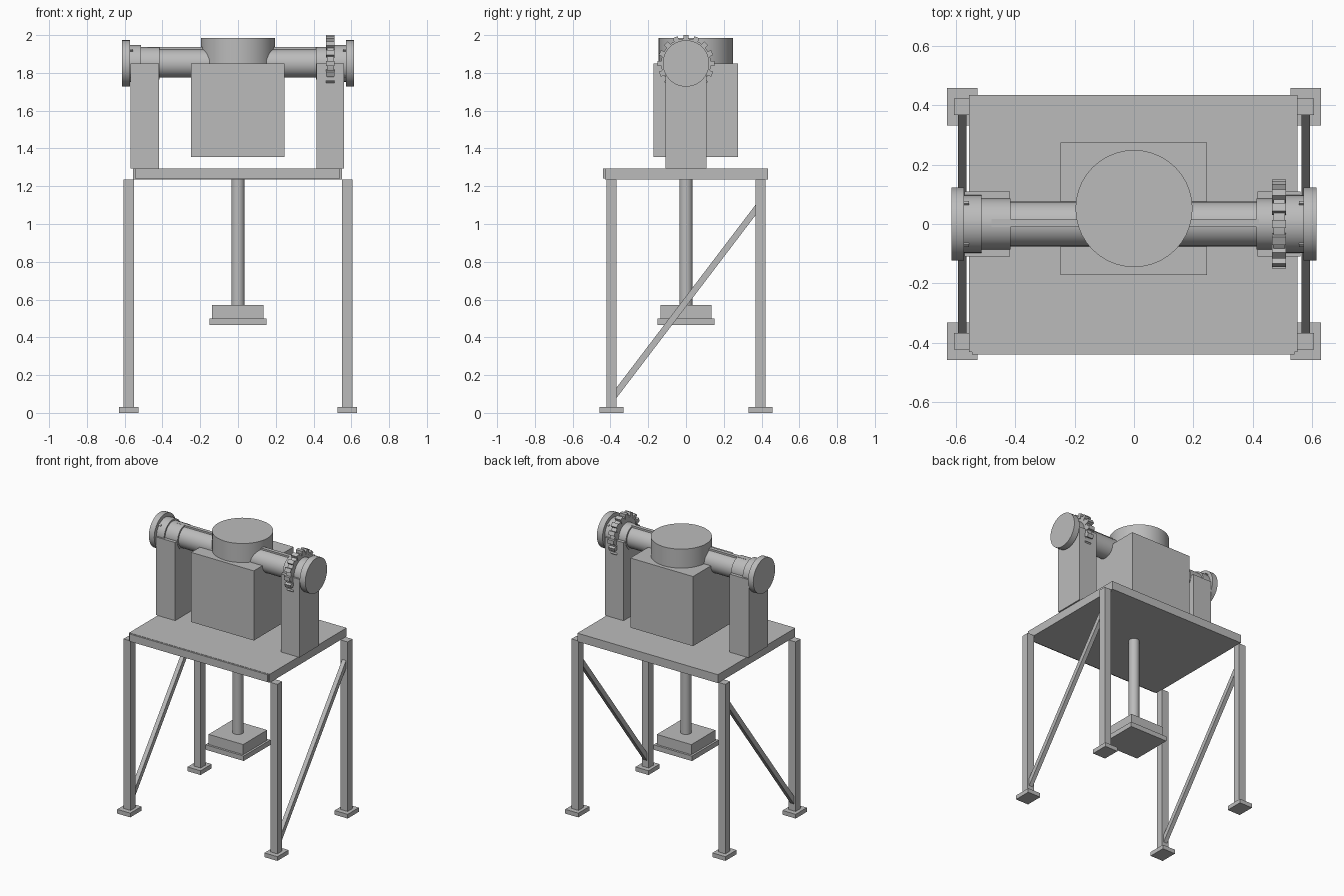
import bpy, bmesh, math
from mathutils import Matrix, Vector

cube = bpy.data.objects.get("Cube")
if cube:
    bpy.data.objects.remove(cube, do_unlink=True)

GREY = 0.5
steel = bpy.data.materials.new("plain grey")
steel.use_nodes = True
steel.diffuse_color = (GREY, GREY, GREY, 1)
steel.node_tree.nodes["Principled BSDF"].inputs["Base Color"].default_value = (GREY, GREY, GREY, 1)

AXLE_Z = 1.85


def finish(name, bm, smooth=False):
    mesh = bpy.data.meshes.new(name)
    bmesh.ops.recalc_face_normals(bm, faces=bm.faces)
    bm.to_mesh(mesh)
    bm.free()
    mesh.materials.append(steel)
    obj = bpy.data.objects.new(name, mesh)
    bpy.context.collection.objects.link(obj)
    if smooth:
        bpy.ops.object.select_all(action="DESELECT")
        obj.select_set(True)
        bpy.context.view_layer.objects.active = obj
        bpy.ops.object.shade_smooth_by_angle(angle=math.radians(30))
    return obj


def add_box(bm, x, y, z, turn=Matrix()):
    """Box from (low, high) ranges, then turned."""
    mid = Vector([(a + b) / 2 for a, b in (x, y, z)])
    size = [b - a for a, b in (x, y, z)]
    bmesh.ops.create_cube(bm, size=1, matrix=turn @ Matrix.Translation(mid) @ Matrix.Diagonal((*size, 1)))


def box(name, x, y, z):
    bm = bmesh.new()
    add_box(bm, x, y, z)
    return finish(name, bm)


def add_disc(bm, radius, length, matrix, sides=40):
    bmesh.ops.create_cone(bm, cap_ends=True, segments=sides, radius1=radius,
                          radius2=radius, depth=length, matrix=matrix)


def upright(name, radius, y, low, high):
    bm = bmesh.new()
    add_disc(bm, radius, high - low, Matrix.Translation((0, y, (low + high) / 2)))
    return finish(name, bm, True)


def along_x(name, radius, low, high):
    bm = bmesh.new()
    add_disc(bm, radius, high - low, Matrix.Translation(((low + high) / 2, 0, AXLE_Z))
             @ Matrix.Rotation(math.pi / 2, 4, "Y"))
    return finish(name, bm, True)


def span(side, low, high):
    return tuple(sorted((side * low, side * high)))


# Stand: legs, feet and diagonal braces
for sx, side in ((1, "left"), (-1, "right")):
    for sy, end in ((-1, "front"), (1, "back")):
        box(f"{end}_{side}_leg", span(sx, 0.55, 0.605), span(sy, 0.367, 0.422), (0.03, 1.235))
        box(f"{end}_{side}_foot", span(sx, 0.527, 0.63), span(sy, 0.332, 0.457), (0, 0.03))
    bm = bmesh.new()
    profile = [(-0.367, 0.08), (0.367, 1.045), (0.367, 1.10), (-0.367, 0.135)]
    face = bm.faces.new([bm.verts.new((sx * 0.563, y, z)) for y, z in profile])
    out = bmesh.ops.extrude_face_region(bm, geom=[face])["geom"]
    bmesh.ops.translate(bm, vec=(sx * 0.03, 0, 0),
                        verts=[v for v in out if isinstance(v, bmesh.types.BMVert)])
    finish(f"{side}_brace", bm)

# Table top with a thin front edge plate
box("table_top", (-0.555, 0.55), (-0.43, 0.434), (1.235, 1.295))
box("front_edge_plate", (-0.545, 0.54), (-0.44, -0.43), (1.24, 1.293))

# Hanging rod and weight
upright("hanging_rod", 0.035, 0, 0.56, 1.24)
box("weight_block", (-0.137, 0.135), (-0.135, 0.135), (0.50, 0.572))
box("weight_base", (-0.152, 0.15), (-0.15, 0.15), (0.465, 0.50))

# Side posts, main housing and round cap
box("right_post", (-0.57, -0.418), (-0.109, 0.109), (1.295, 1.85))
box("left_post", (0.415, 0.56), (-0.109, 0.109), (1.295, 1.85))
box("housing", (-0.248, 0.245), (-0.172, 0.275), (1.355, 1.85))
upright("round_cap", 0.197, 0.052, 1.84, 1.985)

# Axle with its key, bearing collars and end discs
along_x("axle", 0.075, -0.6, 0.6)
box("axle_key", (-0.48, 0.42), (-0.01, 0.016), (1.90, 1.936))
along_x("right_inner_collar", 0.086, -0.52, -0.415)
along_x("right_outer_collar", 0.097, -0.58, -0.513)
along_x("left_inner_collar", 0.086, 0.412, 0.47)
along_x("left_outer_collar", 0.097, 0.505, 0.58)
along_x("right_end_disc", 0.123, -0.615, -0.573)
along_x("left_end_disc", 0.123, 0.571, 0.615)

# Small pins around each outer collar
bm = bmesh.new()
for sx in (-1, 1):
    for i in range(4):
        turn = Matrix.Translation((0, 0, AXLE_Z)) @ Matrix.Rotation(math.pi * (i + 0.5) / 2, 4, "X")
        add_box(bm, span(sx, 0.555, 0.575), (-0.006, 0.006), (0.09, 0.104), turn)
finish("collar_pins", bm)

# Toothed wheel
along_x("wheel_body", 0.132, 0.47, 0.508)
bm = bmesh.new()
TEETH = 16
for i in range(TEETH):
    turn = Matrix.Translation((0, 0, AXLE_Z)) @ Matrix.Rotation(math.tau * i / TEETH, 4, "X")
    add_box(bm, (0.465, 0.512), (-0.014, 0.014), (0.115, 0.15), turn)
finish("wheel_teeth", bm)
